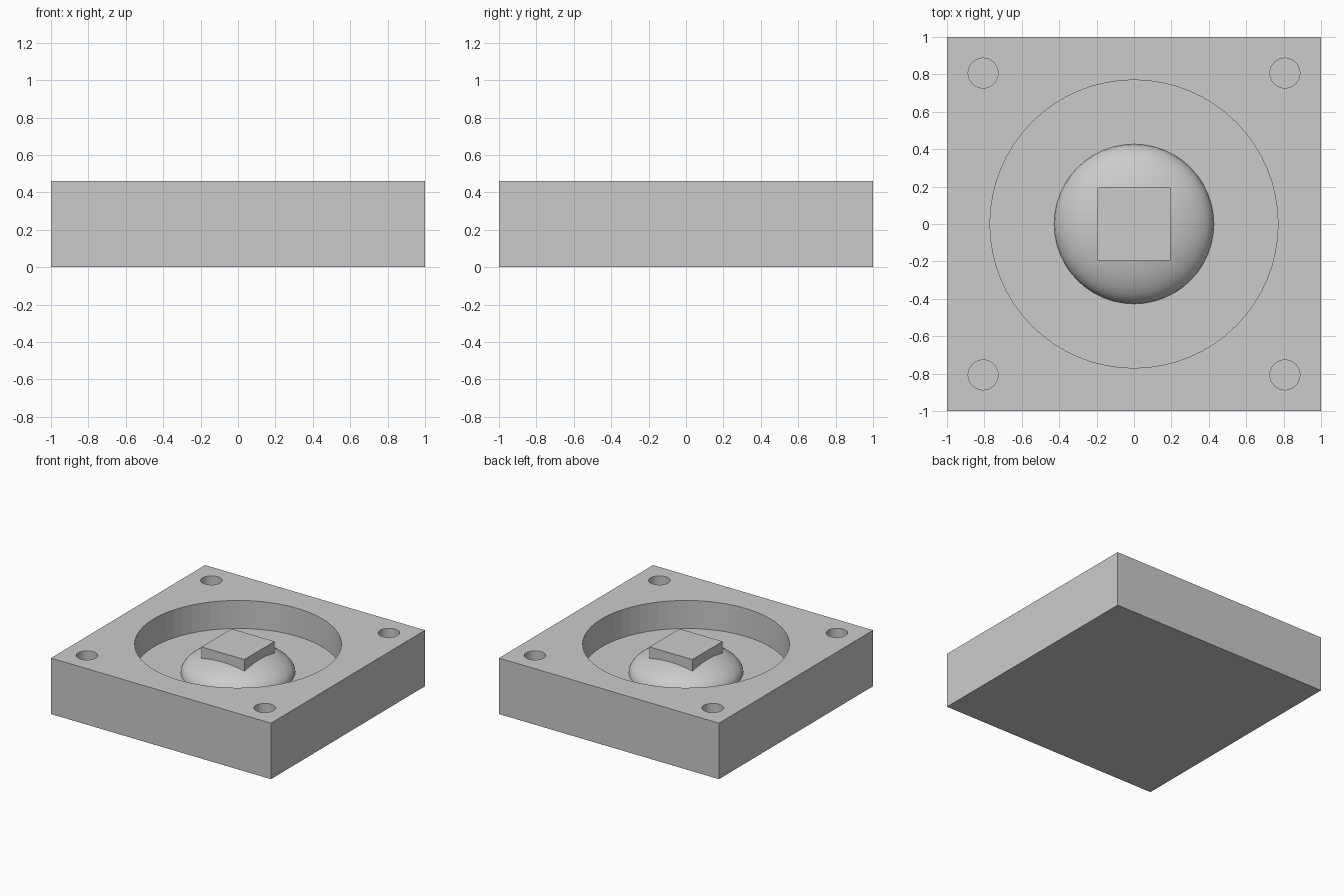
import bpy, bmesh
from math import sin, cos, pi, radians

cube = bpy.data.objects.get("Cube")
if cube:
    bpy.data.objects.remove(cube, do_unlink=True)

HEIGHT = 0.46
FLOOR = 0.23

grey = bpy.data.materials.new("light_grey")
grey.use_nodes = True
grey.diffuse_color = (0.6, 0.6, 0.6, 1)
for node in grey.node_tree.nodes:
    if node.type == 'BSDF_PRINCIPLED':
        node.inputs["Base Color"].default_value = grey.diffuse_color


def finish(name):
    obj = bpy.context.object
    obj.name = obj.data.name = name
    obj.data.materials.append(grey)
    return obj


def box(name, width, bottom, top):
    bpy.ops.mesh.primitive_cube_add(size=1, location=(0, 0, (bottom + top) / 2))
    obj = finish(name)
    obj.scale = (width, width, top - bottom)
    bpy.ops.object.transform_apply(location=False, rotation=False, scale=True)
    return obj


def cut_round(target, x, y, radius, bottom, sides):
    """Sink a round pocket into the top of the target."""
    top = HEIGHT + 0.1
    bpy.ops.mesh.primitive_cylinder_add(vertices=sides, radius=radius, depth=top - bottom,
                                        location=(x, y, (top + bottom) / 2))
    cutter = finish("pocket_cutter")
    cutter.hide_render = True
    mod = target.modifiers.new("pocket", 'BOOLEAN')
    mod.operation = 'DIFFERENCE'
    mod.solver = 'EXACT'
    mod.object = cutter
    bpy.context.view_layer.objects.active = target
    bpy.ops.object.modifier_apply(modifier=mod.name)
    bpy.data.objects.remove(cutter, do_unlink=True)


# Square block with a wide round recess and four corner holes
block = box("block", 2, 0, HEIGHT)
cut_round(block, 0, 0, 0.77, FLOOR, 64)
for sx in (-1, 1):
    for sy in (-1, 1):
        cut_round(block, sx * 0.807, sy * 0.807, 0.08, FLOOR, 32)

# Flattened dome on the recess floor
RADIUS, RISE, RINGS = 0.427, 0.175, 12
bm = bmesh.new()
profile = [bm.verts.new((RADIUS * cos(a), 0, FLOOR + RISE * sin(a)))
           for a in (i * pi / 2 / RINGS for i in range(RINGS + 1))]
edges = [bm.edges.new(pair) for pair in zip(profile, profile[1:])]
bmesh.ops.spin(bm, geom=profile + edges, cent=(0, 0, 0), axis=(0, 0, 1),
               angle=2 * pi, steps=48)
bmesh.ops.remove_doubles(bm, verts=bm.verts, dist=0.0005)
bmesh.ops.recalc_face_normals(bm, faces=bm.faces)
if sum(f.normal.z for f in bm.faces) < 0:
    bmesh.ops.reverse_faces(bm, faces=bm.faces)
mesh = bpy.data.meshes.new("dome")
bm.to_mesh(mesh)
bm.free()
dome = bpy.data.objects.new("dome", mesh)
bpy.context.collection.objects.link(dome)
bpy.ops.object.select_all(action='DESELECT')
dome.select_set(True)
bpy.context.view_layer.objects.active = dome
finish("dome")
bpy.ops.object.shade_smooth_by_angle(angle=radians(40))

# Square boss sunk into the dome, level with the block top
box("square_boss", 0.39, 0.35, HEIGHT)
